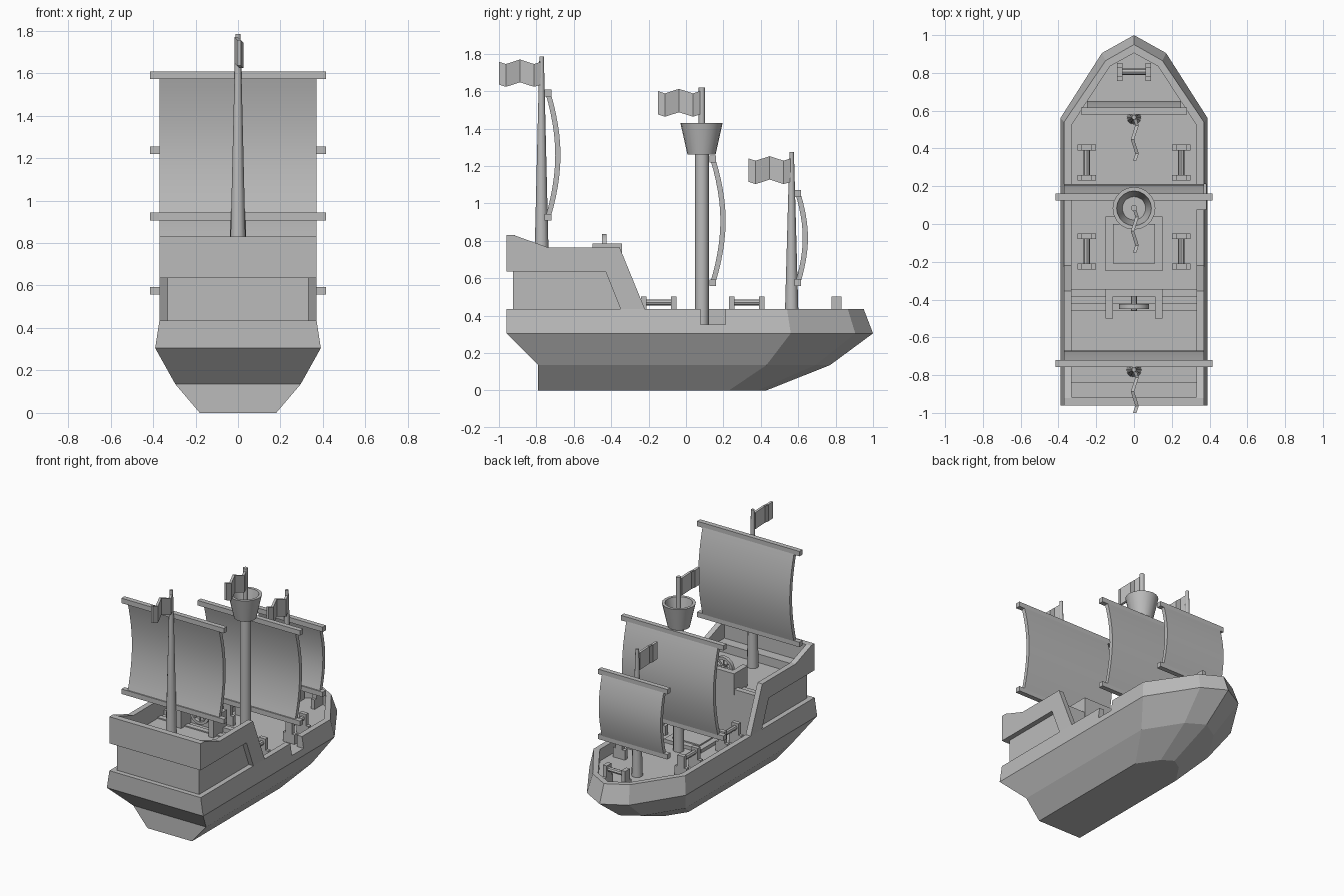
import bpy, bmesh, math
from mathutils import Vector

if "Cube" in bpy.data.objects:
    bpy.data.objects.remove(bpy.data.objects["Cube"], do_unlink=True)

grey = bpy.data.materials.new("plain_grey")
grey.use_nodes = True
COLOR = (0.5, 0.5, 0.5, 1)
grey.diffuse_color = COLOR
grey.node_tree.nodes["Principled BSDF"].inputs["Base Color"].default_value = COLOR


def finish(name, bm, smooth=None):
    bmesh.ops.recalc_face_normals(bm, faces=bm.faces)
    mesh = bpy.data.meshes.new(name)
    bm.to_mesh(mesh)
    bm.free()
    mesh.materials.append(grey)
    obj = bpy.data.objects.new(name, mesh)
    bpy.context.scene.collection.objects.link(obj)
    if smooth:
        bpy.ops.object.select_all(action="DESELECT")
        obj.select_set(True)
        bpy.context.view_layer.objects.active = obj
        bpy.ops.object.shade_smooth_by_angle(angle=math.radians(smooth))
    return obj


def loft(name, rings, smooth=None, cap=True, closed=False):
    """Skin a list of equal-length point rings."""
    bm = bmesh.new()
    rows = [[bm.verts.new(p) for p in ring] for ring in rings]
    n = len(rows[0])
    pairs = list(zip(rows, rows[1:])) + ([(rows[-1], rows[0])] if closed else [])
    for a, b in pairs:
        for i in range(n):
            j = (i + 1) % n
            bm.faces.new((a[i], a[j], b[j], b[i]))
    if cap and not closed:
        bm.faces.new(rows[0])
        bm.faces.new(rows[-1])
    return finish(name, bm, smooth)


def box(name, x0, x1, y0, y1, z0, z1):
    return loft(name, [[(x0, y0, z), (x1, y0, z), (x1, y1, z), (x0, y1, z)] for z in (z0, z1)])


def extrude_x(name, profile, x0, x1, smooth=None):
    return loft(name, [[(x, y, z) for y, z in profile] for x in (x0, x1)], smooth)


def tube(name, start, end, r0, r1, sides=12):
    start, end = Vector(start), Vector(end)
    turn = (end - start).to_track_quat("Z", "Y")
    rings = []
    for c, r in ((start, r0), (end, r1)):
        rings.append([c + turn @ Vector((r * math.cos(k * math.tau / sides),
                                         r * math.sin(k * math.tau / sides), 0)) for k in range(sides)])
    return loft(name, rings, 40)


# Hull: outer shell, rim, inner bulwark and deck in one skin
def outline(z, stern, side, corner, mid_x, mid_y, tip):
    half = [(side, stern), (side, corner), (mid_x, mid_y)]
    pts = half + [(0, tip)] + [(-x, y) for x, y in reversed(half)]
    return [(x, y, z) for x, y in pts]


DECK = 0.35
RIM = 0.435
hull = loft("hull", [
    outline(0, -0.79, 0.18, 0.23, 0.08, 0.38, 0.43),
    outline(0.135, -0.79, 0.295, 0.43, 0.13, 0.69, 0.77),
    outline(0.305, -0.96, 0.39, 0.56, 0.17, 0.905, 1.0),
    outline(RIM, -0.96, 0.37, 0.54, 0.15, 0.865, 0.95),
    outline(RIM, -0.91, 0.33, 0.525, 0.127, 0.835, 0.905),
    outline(DECK, -0.91, 0.33, 0.525, 0.127, 0.835, 0.905)])

# Boarding gap in the left bulwark
cutter = box("gap_cutter", 0.32, 0.45, 0.077, 0.212, DECK + 0.001, 0.5)
cutter.hide_render = True
cutter.hide_viewport = True
gap = hull.modifiers.new("boarding_gap", "BOOLEAN")
gap.operation = "DIFFERENCE"
gap.solver = "EXACT"
gap.object = cutter

# Stern castle: core, raised side walls, stern wall and bench
box("castle_core", -0.333, 0.333, -0.925, -0.345, DECK - 0.02, 0.637)
wall = [(-0.96, 0.635), (-0.96, 0.83), (-0.92, 0.83), (-0.74, 0.765), (-0.355, 0.765),
        (-0.22, RIM), (-0.35, RIM), (-0.43, 0.635)]
for side, s in (("left", 1), ("right", -1)):
    extrude_x(side + "_castle_wall", wall, s * 0.33, s * 0.37)
box("stern_wall", -0.331, 0.331, -0.96, -0.915, 0.635, 0.83)
box("stern_bench", -0.33, 0.33, -0.916, -0.84, 0.63, 0.70)
box("castle_front_rail", -0.33, 0.33, -0.385, -0.345, 0.63, 0.67)
box("castle_step", -0.33, 0.33, -0.46, -0.42, 0.63, 0.645)

# Helm: stand with two arms, axle, wheel and spokes
box("helm_stand", -0.15, 0.15, -0.385, -0.343, 0.63, 0.785)
for side, s in (("left", 1), ("right", -1)):
    box(side + "_helm_arm", s * 0.11, s * 0.15, -0.5, -0.38, 0.63, 0.785)
HELM = Vector((0, -0.437, 0.757))
tube("helm_axle", HELM + Vector((0, -0.02, 0)), HELM + Vector((0, 0.055, 0)), 0.016, 0.016, 8)
wheel = []
for k in range(16):
    d = Vector((math.cos(k * math.tau / 16), 0, math.sin(k * math.tau / 16)))
    wheel.append([HELM + d * r + Vector((0, y, 0))
                  for r, y in ((0.06, -0.013), (0.08, -0.013), (0.08, 0.013), (0.06, 0.013))])
loft("helm_wheel", wheel, 40, closed=True)
for k in range(4):
    a = k * math.pi / 4
    d = Vector((math.cos(a), 0, math.sin(a))) * 0.065
    tube("helm_spoke", HELM - d, HELM + d, 0.007, 0.007, 6)

# Cargo hatch
box("hatch_frame", -0.15, 0.15, -0.25, 0.04, DECK - 0.01, 0.375)
box("hatch_cover", -0.11, 0.11, -0.21, 0.0, DECK, 0.384)


# Mooring rails: two footed posts joined by a round bar
def mooring_rail(cx, cy, along_y, half):
    def part(name, u0, u1, v, z0, z1):
        if along_y:
            box(name, cx - v, cx + v, cy + u0, cy + u1, z0, z1)
        else:
            box(name, cx + u0, cx + u1, cy - v, cy + v, z0, z1)
    for s in (-1, 1):
        u0, u1 = sorted((s * half, s * (half - 0.03)))
        part("mooring_post", u0, u1, 0.027, DECK - 0.01, 0.503)
        part("mooring_foot", u0, u1, 0.048, DECK - 0.01, 0.42)
    d = Vector((0, half - 0.01, 0)) if along_y else Vector((half - 0.01, 0, 0))
    c = Vector((cx, cy, 0.47))
    tube("mooring_bar", c - d, c + d, 0.017, 0.017, 8)


for x in (-0.25, 0.25):
    for y in (-0.145, 0.325):
        mooring_rail(x, y, True, 0.095)
mooring_rail(0, 0.805, False, 0.09)


# Sails: bowed cloth between two square yards
def sail(name, y, z0, z1, half, yard_half, bulge):
    front, back = [], []
    steps = 12
    for k in range(steps + 1):
        t = k / steps
        b = bulge * math.sin(math.pi * t) ** 0.9
        z = z0 + (z1 - z0) * t
        front.append((y + b + 0.014, z))
        back.append((y + b - 0.014, z))
    extrude_x(name + "_sail", front + back[::-1], -half, half, 30)
    for part, z in (("lower", z0), ("upper", z1)):
        box(name + "_" + part + "_yard", -yard_half, yard_half, y - 0.018, y + 0.018, z - 0.018, z + 0.018)


sail("rear", -0.738, 0.925, 1.59, 0.37, 0.415, 0.053)
sail("main", 0.143, 0.575, 1.237, 0.37, 0.415, 0.055)
sail("fore", 0.598, 0.577, 1.053, 0.25, 0.28, 0.04)


# Flags: zigzag cloth trailing aft
def flag(name, y, z0, z1):
    rings = []
    for k in range(7):
        yy = y - 0.225 * k / 6
        wave = (0, 1, 0, -1, 0, 1, 0)[k]
        x, dz = 0.012 * wave + 0.004, -0.012 * wave
        rings.append([(x + dx, yy, z + dz) for dx, z in
                      ((-0.009, z0), (0.009, z0), (0.009, z1), (-0.009, z1))])
    loft(name + "_flag", rings)


flag("rear", -0.775, 1.635, 1.757)
flag("main", 0.075, 1.475, 1.6)
flag("fore", 0.56, 1.115, 1.24)

# Masts
tube("rear_mast", (0, -0.772, 0.62), (0, -0.772, 1.785), 0.04, 0.012)
tube("main_mast", (0, 0.085, DECK - 0.01), (0, 0.085, 1.28), 0.037, 0.037)
tube("main_mast_pole", (0, 0.085, 1.27), (0, 0.085, 1.62), 0.017, 0.017)
tube("fore_mast", (0, 0.565, DECK - 0.01), (0, 0.565, 1.275), 0.038, 0.012)

# Lookout basket
basket = []
for r, z in ((0.075, 1.26), (0.113, 1.43), (0.092, 1.43), (0.062, 1.29)):
    basket.append([(r * math.cos(k * math.tau / 20), 0.083 + r * math.sin(k * math.tau / 20), z)
                   for k in range(20)])
loft("lookout_basket", basket, 40)
